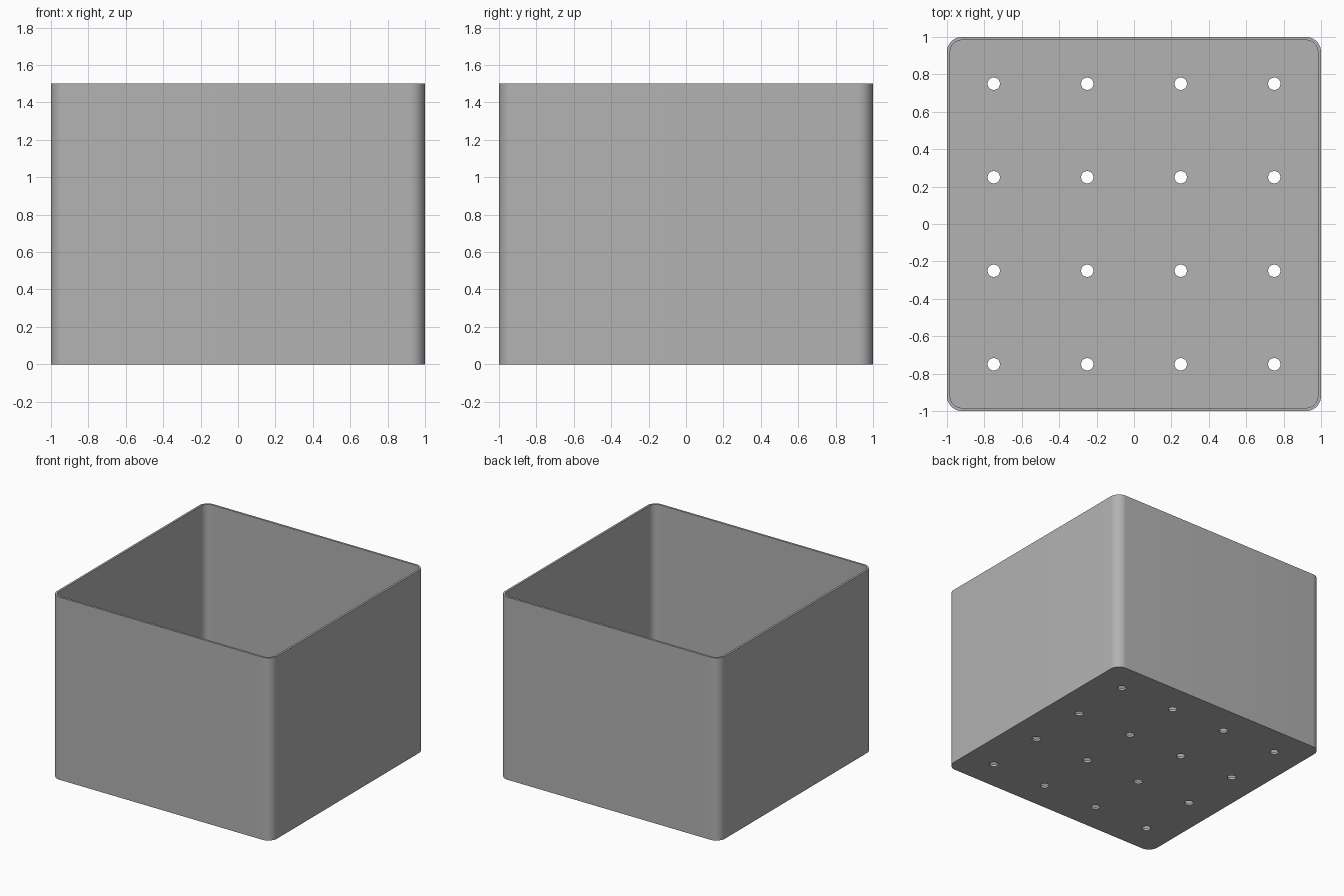
import bpy
import bmesh
from math import cos, sin, pi

HALF, HEIGHT, RADIUS = 1.0, 1.5, 0.08
WALL = 0.017
HOLE_RADIUS = 0.033
HOLE_SPOTS = (-0.75, -0.25, 0.25, 0.75)

if "Cube" in bpy.data.objects:
    bpy.data.objects.remove(bpy.data.objects["Cube"])


def make_material(name, colour):
    mat = bpy.data.materials.new(name)
    mat.use_nodes = True
    mat.diffuse_color = colour
    mat.node_tree.nodes["Principled BSDF"].inputs["Base Color"].default_value = colour
    return mat


def rounded_square(half, radius, steps=12):
    """Outline of a square with rounded corners, counter-clockwise."""
    points = []
    centre = half - radius
    for corner, (sx, sy) in enumerate(((1, 1), (-1, 1), (-1, -1), (1, -1))):
        for i in range(steps + 1):
            a = (corner + i / steps) * pi / 2
            points.append((sx * centre + radius * cos(a), sy * centre + radius * sin(a)))
    return points


def circle(x, y, radius, steps=32):
    return [(x + radius * cos(2 * pi * i / steps), y + radius * sin(2 * pi * i / steps))
            for i in range(steps)]


def prism_object(name, outlines, bottom, top):
    """Extrude closed outlines upwards into one object."""
    bm = bmesh.new()
    for outline in outlines:
        face = bm.faces.new([bm.verts.new((x, y, bottom)) for x, y in outline])
        lifted = bmesh.ops.extrude_face_region(bm, geom=[face], use_keep_orig=True)["geom"]
        verts = [v for v in lifted if isinstance(v, bmesh.types.BMVert)]
        bmesh.ops.translate(bm, verts=verts, vec=(0, 0, top - bottom))
    bmesh.ops.recalc_face_normals(bm, faces=bm.faces)
    mesh = bpy.data.meshes.new(name)
    bm.to_mesh(mesh)
    bm.free()
    obj = bpy.data.objects.new(name, mesh)
    bpy.context.collection.objects.link(obj)
    return obj


def cut(target, cutter):
    mod = target.modifiers.new("cut", "BOOLEAN")
    mod.operation, mod.solver, mod.object = "DIFFERENCE", "EXACT", cutter
    bpy.context.view_layer.objects.active = target
    bpy.ops.object.modifier_apply(modifier=mod.name)
    bpy.data.objects.remove(cutter)


# Solid block with rounded upright corners
planter = prism_object("planter_box", [rounded_square(HALF, RADIUS)], 0, HEIGHT)

# Hollow it out, leaving thin walls and a floor
cut(planter, prism_object("cavity_cutter", [rounded_square(HALF - WALL, RADIUS - WALL)],
                          WALL, HEIGHT + 0.1))

# Grid of drainage holes through the floor
holes = [circle(x, y, HOLE_RADIUS) for x in HOLE_SPOTS for y in HOLE_SPOTS]
cut(planter, prism_object("drain_hole_cutter", holes, -0.1, 0.1))

# One grey, smooth corners, sharp rims
planter.data.materials.clear()
planter.data.materials.append(make_material("plain grey", (0.45, 0.45, 0.45, 1)))
bpy.ops.object.select_all(action="DESELECT")
planter.select_set(True)
bpy.context.view_layer.objects.active = planter
bpy.ops.object.shade_smooth_by_angle(angle=pi / 6)
